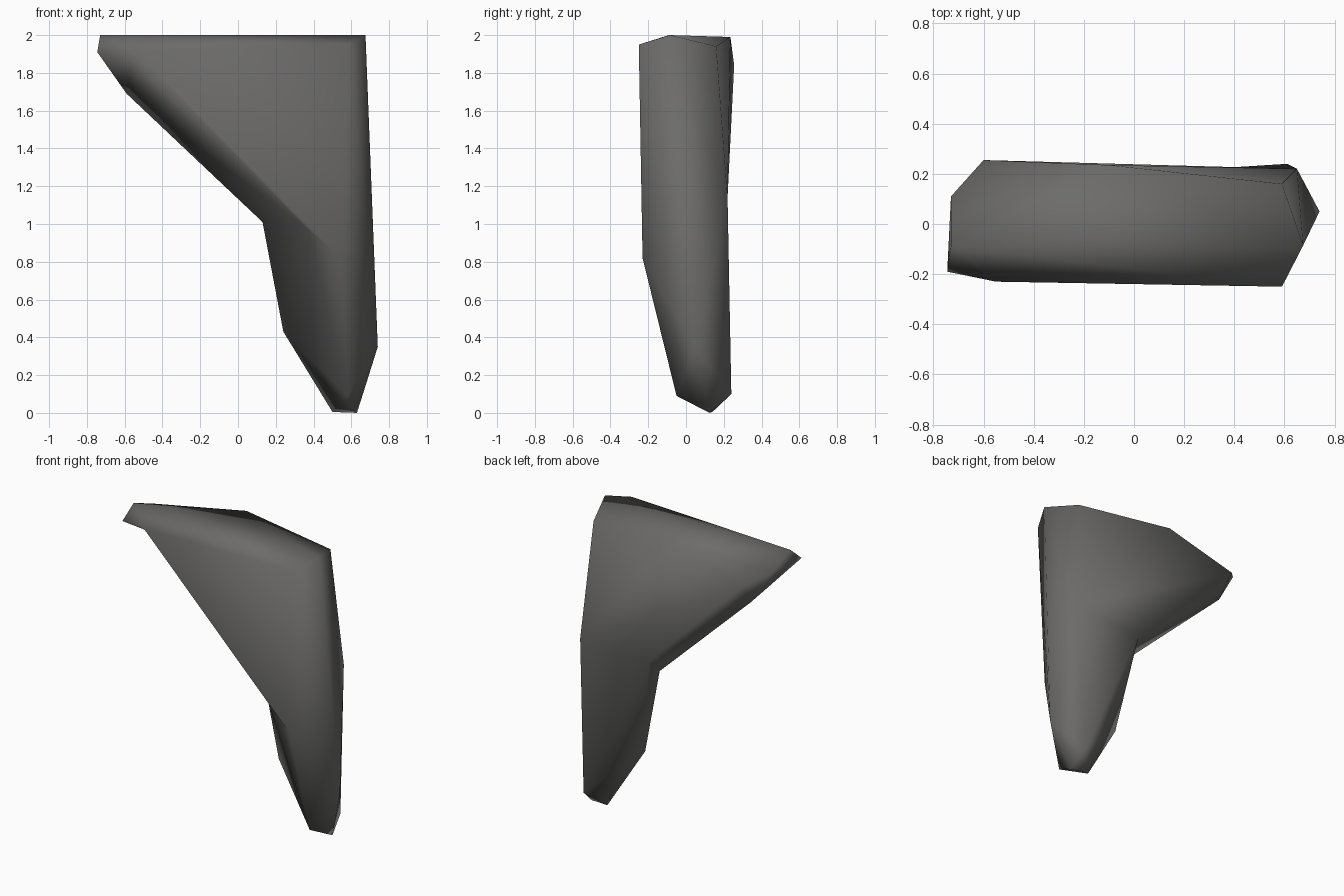
import bpy, bmesh, math

if "Cube" in bpy.data.objects:
    bpy.data.objects.remove(bpy.data.objects["Cube"])

rock = bpy.data.materials.new("dark_grey_rock")
rock.diffuse_color = (0.15, 0.148, 0.144, 1)
rock.use_nodes = True
rock.node_tree.nodes["Principled BSDF"].inputs["Base Color"].default_value = rock.diffuse_color


def hull(name, points):
    """Faceted convex rock around a few corner points."""
    bm = bmesh.new()
    for p in points:
        bm.verts.new(p)
    bmesh.ops.convex_hull(bm, input=bm.verts)
    bmesh.ops.delete(bm, geom=[v for v in bm.verts if not v.link_faces], context='VERTS')
    bmesh.ops.recalc_face_normals(bm, faces=bm.faces)
    me = bpy.data.meshes.new(name)
    bm.to_mesh(me)
    bm.free()
    ob = bpy.data.objects.new(name, me)
    bpy.context.collection.objects.link(ob)
    me.materials.append(rock)
    return ob


def fuse(target, other):
    """Join two overlapping rocks into one skin."""
    mod = target.modifiers.new("fuse", 'BOOLEAN')
    mod.operation, mod.solver, mod.object = 'UNION', 'EXACT', other
    bpy.context.view_layer.objects.active = target
    target.select_set(True)
    bpy.ops.object.modifier_apply(modifier="fuse")
    bpy.data.objects.remove(other)


# corners shared by the parts: right end of the top, knee, left shoulder
top_right = [(.59, -.25, 1.95), (.675, -.085, 2.0), (.59, .16, 1.94)]
back_edge = (-.1, .235, 1.99)
knee = [(.13, .1, 1.01), (.14, .21, 1.11), (.37, -.2, .97),
        (.55, -.23, .82), (.65, .22, 1.14)]
shoulder = [(-.55, -.23, 1.92), (-.6, .255, 1.84), (-.59, .14, 1.69), (-.73, -.09, 2.0)]

# overhang, blunt tip at its left, and leg tapering to a small foot
overhang = hull("rock_half_arch", top_right + knee + shoulder + [back_edge])
tip = hull("tip_helper", shoulder + [(-.745, -.19, 1.91), (-.73, .11, 1.92),
                                     (.59, -.25, 1.95), back_edge])
leg = hull("leg_helper", top_right + knee + [
    (.24, .1, .43), (.74, .05, .35), (.61, .24, .1), (.58, -.05, .09),
    (.5, .14, .005), (.63, .125, 0)])
fuse(overhang, leg)
fuse(overhang, tip)

# tidy seams and shade smooth
bm = bmesh.new()
bm.from_mesh(overhang.data)
bmesh.ops.remove_doubles(bm, verts=bm.verts, dist=.01)
bmesh.ops.dissolve_limit(bm, angle_limit=math.radians(1), verts=bm.verts, edges=bm.edges)
bmesh.ops.triangulate(bm, faces=bm.faces)
for f in bm.faces:
    f.smooth = True
    f.material_index = 0
bm.to_mesh(overhang.data)
bm.free()
